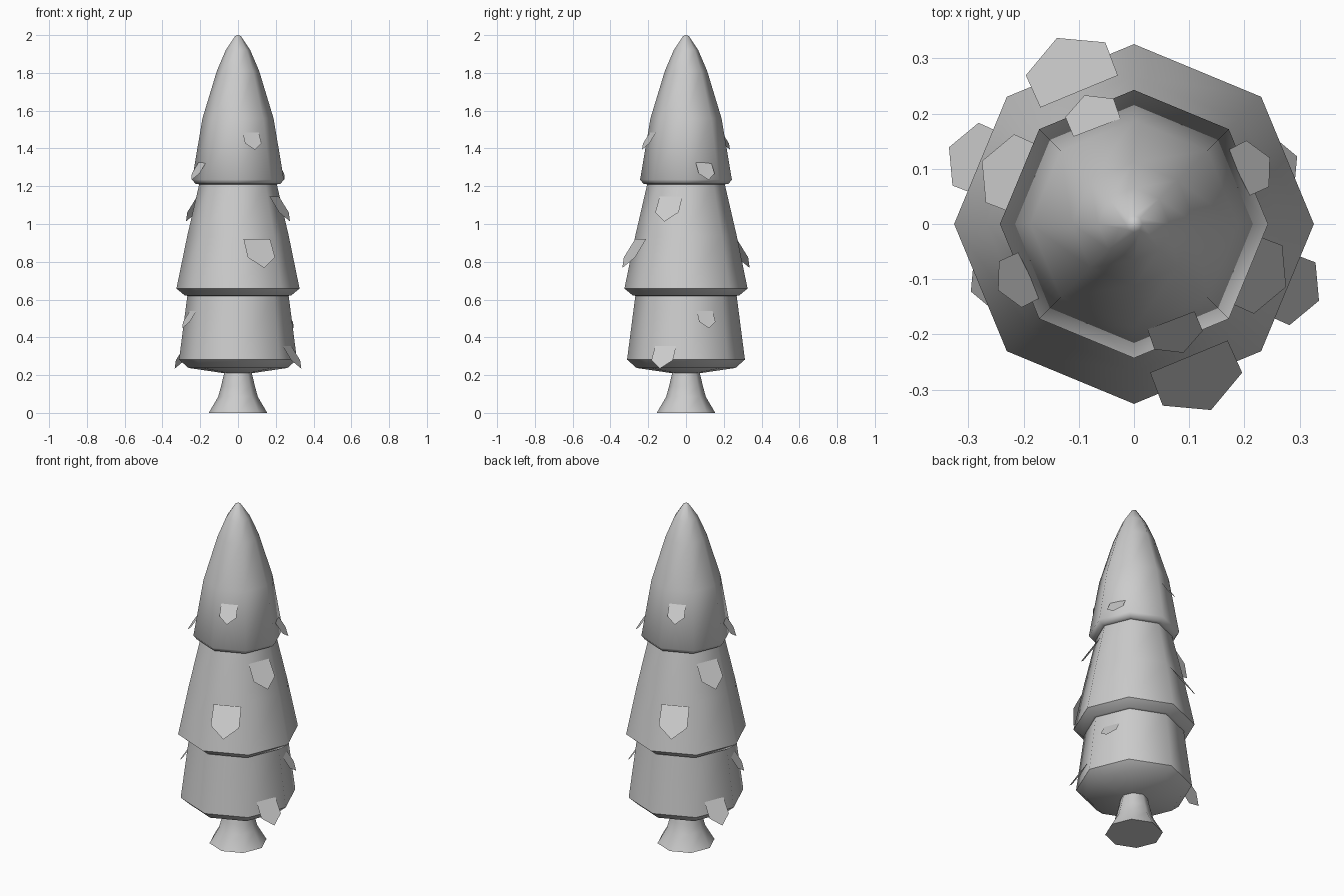
import bpy, bmesh
from math import cos, sin, pi, radians

if "Cube" in bpy.data.objects:
    bpy.data.objects.remove(bpy.data.objects["Cube"])

SIDES = 8


def make_object(name, bm):
    mesh = bpy.data.meshes.new(name)
    bm.to_mesh(mesh)
    bm.free()
    obj = bpy.data.objects.new(name, mesh)
    bpy.context.collection.objects.link(obj)
    return obj


def lathe(name, profile, cap_bottom=False, cap_top=False):
    """Eight-sided turned shape from (radius, height) points, bottom to top."""
    bm = bmesh.new()
    rings = []
    for r, z in profile:
        rings.append([bm.verts.new((r * cos(2 * pi * i / SIDES),
                                    r * sin(2 * pi * i / SIDES), z))
                      for i in range(SIDES)])
    for low, high in zip(rings, rings[1:]):
        for i in range(SIDES):
            j = (i + 1) % SIDES
            bm.faces.new((low[i], low[j], high[j], high[i]))
    if cap_bottom:
        bm.faces.new(rings[0][::-1])
    if cap_top:
        bm.faces.new(rings[-1])
    obj = make_object(name, bm)
    bpy.ops.object.select_all(action='DESELECT')
    obj.select_set(True)
    bpy.context.view_layer.objects.active = obj
    bpy.ops.object.shade_smooth_by_angle(angle=radians(50))
    return obj


def leaf(name, azimuth, radius, z, size):
    """Flat five-sided needle tuft hanging outward from a tier."""
    a = radians(azimuth)
    # (sideways, outward, drop) at unit size
    shape = [(-0.076, 0, 0), (-0.078, 0.064, 0.097), (0, 0.105, 0.153),
             (0.078, 0.064, 0.097), (0.076, 0, 0)]
    bm = bmesh.new()
    verts = []
    for t, o, d in shape:
        t, r = t * size, radius + o * size
        verts.append(bm.verts.new((r * cos(a) - t * sin(a),
                                   r * sin(a) + t * cos(a), z - d * size)))
    bm.faces.new(verts)
    make_object(name, bm)


# Flared trunk
lathe("trunk", [(0.155, 0), (0.105, 0.085), (0.09, 0.14), (0.073, 0.212)],
      cap_bottom=True)

# Three stacked foliage tiers
lathe("lower_tier", [(0.073, 0.21), (0.262, 0.238), (0.312, 0.282), (0.268, 0.622)])
lathe("middle_tier", [(0.268, 0.62), (0.282, 0.622), (0.326, 0.658),
                      (0.268, 0.94), (0.205, 1.212)])
lathe("upper_tier", [(0.205, 1.21), (0.225, 1.212), (0.243, 1.235), (0.188, 1.56),
                     (0.112, 1.81), (0.065, 1.92), (0.015, 1.995), (0.005, 2.0)],
      cap_top=True)

# Leaf tufts, each repeated on the opposite side
tufts = [(-67.5, 0.26, 0.92, 1.0), (-69, 0.187, 1.485, 0.6),
         (-22.5, 0.208, 1.145, 0.86), (-22.5, 0.28, 0.355, 0.79),
         (22.5, 0.257, 0.54, 0.6), (26, 0.211, 1.325, 0.6)]
for n, (az, r, z, s) in enumerate(tufts):
    leaf(f"leaf_{n}_a", az, r, z, s)
    leaf(f"leaf_{n}_b", az + 180, r, z, s)
